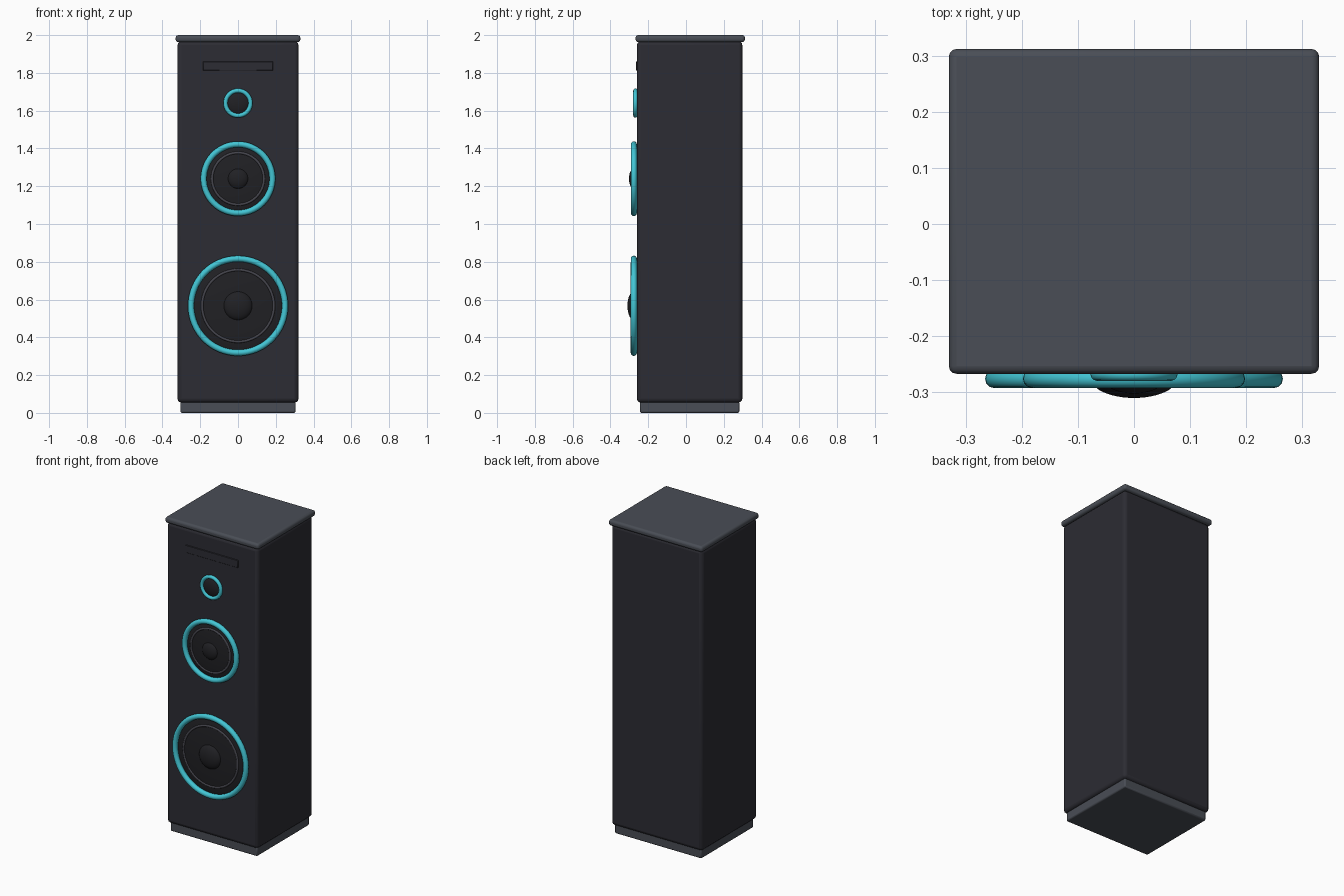
import bpy, math
from mathutils import Matrix

if "Cube" in bpy.data.objects:
    bpy.data.objects.remove(bpy.data.objects["Cube"])


def material(name, rgb):
    m = bpy.data.materials.new(name)
    m.diffuse_color = (*rgb, 1)
    m.use_nodes = True
    m.node_tree.nodes["Principled BSDF"].inputs["Base Color"].default_value = m.diffuse_color
    return m


CHARCOAL = material("charcoal", (0.025, 0.025, 0.033))
SLATE = material("slate_grey", (0.067, 0.075, 0.092))
TEAL = material("teal", (0.055, 0.56, 0.66))
BLACK = material("cone_black", (0.015, 0.015, 0.018))
GREY = material("surround_grey", (0.06, 0.06, 0.075))


def finish(obj, name, mat):
    obj.name = name
    obj.data.materials.append(mat)
    bpy.ops.object.shade_smooth_by_angle(angle=math.radians(40))
    return obj


def box(name, x, y0, y1, z0, z1, bevel, mat, segments=3):
    """Bevelled box symmetric in x."""
    bpy.ops.mesh.primitive_cube_add(size=1)
    obj = bpy.context.object
    obj.data.transform(Matrix.Translation((0, (y0 + y1) / 2, (z0 + z1) / 2))
                       @ Matrix.Diagonal((2 * x, y1 - y0, z1 - z0, 1)))
    mod = obj.modifiers.new("bevel", "BEVEL")
    mod.width, mod.segments = bevel, segments
    return finish(obj, name, mat)


def ring(name, z, y, major, minor, mat):
    """Torus facing the front."""
    bpy.ops.mesh.primitive_torus_add(major_radius=major, minor_radius=minor,
                                     major_segments=64, minor_segments=12,
                                     location=(0, y, z), rotation=(math.pi / 2, 0, 0))
    return finish(bpy.context.object, name, mat)


def dome(name, z, y, radius, height, mat):
    """Flattened ball bulging to the front."""
    bpy.ops.mesh.primitive_uv_sphere_add(segments=48, ring_count=24, radius=1,
                                         location=(0, y, z), rotation=(math.pi / 2, 0, 0))
    obj = bpy.context.object
    obj.scale = (radius, radius, height)
    return finish(obj, name, mat)


# Cabinet, plinth and lid
box("cabinet", 0.32, -0.26, 0.298, 0.055, 1.967, 0.02, CHARCOAL)
box("plinth", 0.305, -0.244, 0.282, 0.0, 0.06, 0.008, SLATE, 2)
box("lid", 0.33, -0.267, 0.312, 1.963, 2.0, 0.014, SLATE)

# Thin badge plate near the top of the front
box("front_plate", 0.185, -0.265, -0.256, 1.812, 1.86, 0.002, CHARCOAL, 1)

# Woofer and midrange: trim ring, cone, surround ring, dust cap
for name, z, major, minor, surround, cap, tip in (
        ("woofer", 0.567, 0.249, 0.0165, 0.190, 0.077, -0.310),
        ("midrange", 1.24, 0.182, 0.0160, 0.137, 0.055, -0.302)):
    ring(name + "_trim", z, -0.276, major, minor, TEAL)
    dome(name + "_cone", z, -0.258, major, 0.026, BLACK)
    ring(name + "_surround", z, -0.273, surround, 0.007, GREY)
    dome(name + "_dust_cap", z, -0.275, cap, -0.275 - tip, BLACK)

# Tweeter
ring("tweeter_trim", 1.64, -0.268, 0.066, 0.0115, TEAL)
dome("tweeter_dome", 1.64, -0.258, 0.062, 0.022, BLACK)
